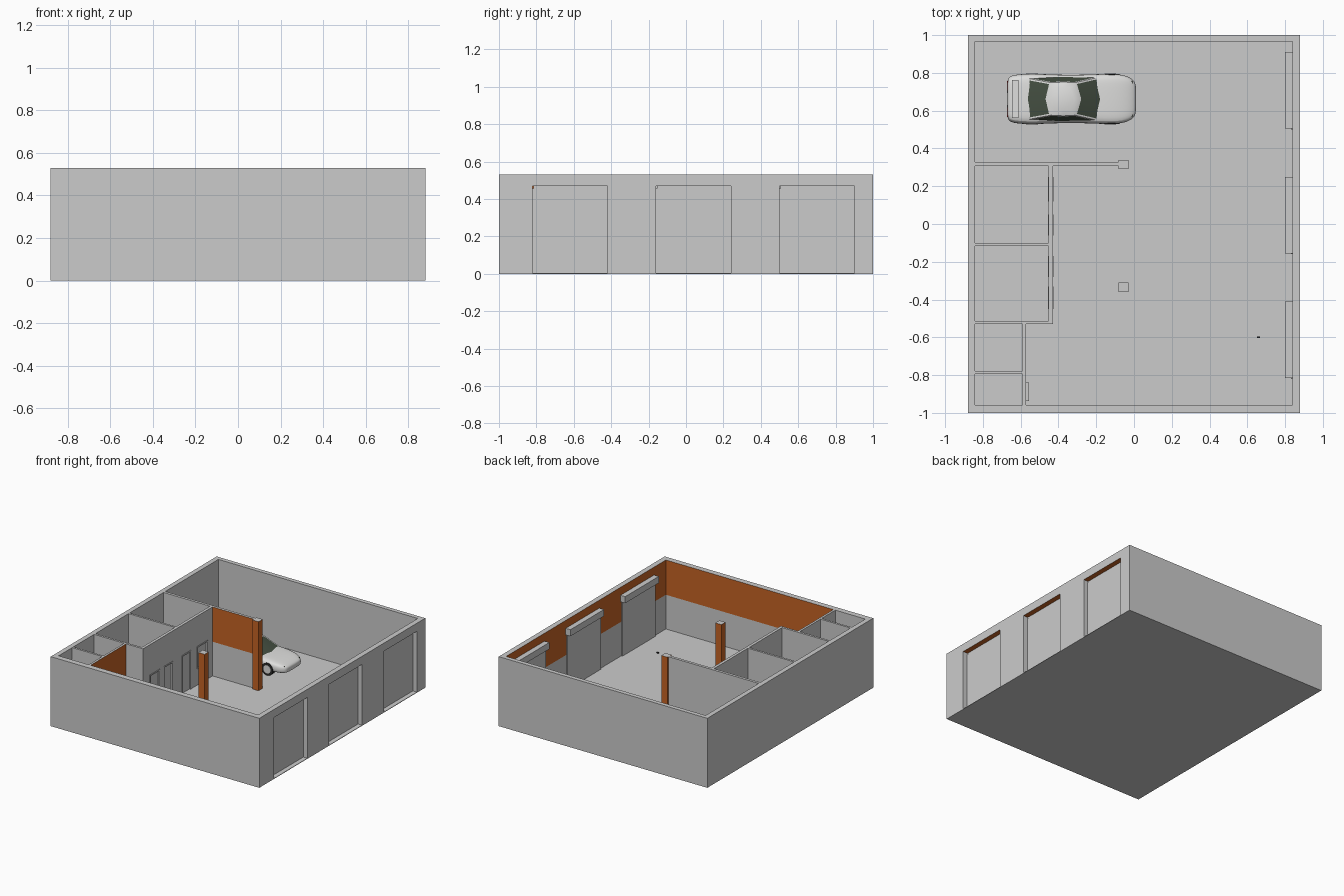
import bpy, bmesh, math
from mathutils import Matrix, Vector

if "Cube" in bpy.data.objects:
    bpy.data.objects.remove(bpy.data.objects["Cube"])


def mat(name, c):
    m = bpy.data.materials.new(name)
    m.diffuse_color = (*c, 1)
    m.use_nodes = True
    m.node_tree.nodes["Principled BSDF"].inputs["Base Color"].default_value = m.diffuse_color
    return m


GREY = mat("wall_grey", (0.6, 0.6, 0.6))
ORANGE = mat("burnt_orange", (0.56, 0.125, 0.018))
SILVER = mat("car_silver", (0.74, 0.74, 0.73))
GLASS = mat("dark_glass", (0.06, 0.08, 0.055))
BLACK = mat("tyre_black", (0.025, 0.025, 0.025))
RED = mat("lamp_red", (0.4, 0.02, 0.02))


def finish(name, bm, mats, angle=None):
    me = bpy.data.meshes.new(name)
    bmesh.ops.recalc_face_normals(bm, faces=bm.faces)
    bm.to_mesh(me)
    bm.free()
    for m in mats:
        me.materials.append(m)
    ob = bpy.data.objects.new(name, me)
    bpy.context.collection.objects.link(ob)
    if angle:
        bpy.ops.object.select_all(action='DESELECT')
        ob.select_set(True)
        bpy.context.view_layer.objects.active = ob
        bpy.ops.object.shade_smooth_by_angle(angle=math.radians(angle))
    return ob


def boxes(name, parts, mats=(GREY, ORANGE)):
    """parts: (x0, x1, y0, y1, z0, z1, directions painted with second material)"""
    bm = bmesh.new()
    for x0, x1, y0, y1, z0, z1, *paint in parts:
        mtx = Matrix.Translation(((x0 + x1) / 2, (y0 + y1) / 2, (z0 + z1) / 2)) @ \
            Matrix.Diagonal((x1 - x0, y1 - y0, z1 - z0, 1))
        vs = bmesh.ops.create_cube(bm, size=1, matrix=mtx)["verts"]
        for f in {f for v in vs for f in v.link_faces}:
            f.normal_update()
            if any(f.normal.dot(Vector(d)) > 0.9 for d in paint):
                f.material_index = 1
    return finish(name, bm, mats)


PX, NX, PY, NY, NZ = (1, 0, 0), (-1, 0, 0), (0, 1, 0), (0, -1, 0), (0, 0, -1)
F, H, T = 0.004, 0.265, 0.53        # floor top, paint line, wall top
DOOR_TOP = 0.468
DOORS = [(-0.82, -0.42), (-0.16, 0.24), (0.5, 0.9)]

# shell
boxes("floor_slab", [(-0.88, 0.88, -1, 1, 0, F)])
boxes("back_wall", [(-0.88, 0.84, 0.967, 1, F, T)])
boxes("left_wall", [(-0.88, -0.843, -1, 0.967, F, T)])
boxes("front_wall", [(-0.843, -0.58, -1, -0.957, F, T),
                     (-0.58, 0.84, -1, -0.957, F, H),
                     (-0.58, 0.84, -1, -0.957, H, T, PY)])

# right wall: piers, lintels
parts, edge = [], -1
for a, b in DOORS + [(1, 1)]:
    parts += [(0.84, 0.88, edge, a, F, H), (0.84, 0.88, edge, a, H, T, NX)]
    if b > a:
        parts.append((0.84, 0.88, a, b, DOOR_TOP, T, NX, NZ))
    edge = b
boxes("right_wall", parts)
for i, (a, b) in enumerate(DOORS):
    boxes(f"garage_door_{i+1}", [(0.83, 0.845, a, b, F, 0.455)])
    boxes(f"shutter_box_{i+1}", [(0.80, 0.84, a + 0.005, b + 0.01, 0.42, 0.47)])

# rooms
boxes("long_partition", [(-0.843, -0.43, 0.307, 0.328, F, T),
                         (-0.43, -0.08, 0.307, 0.328, F, H),
                         (-0.43, -0.08, 0.307, 0.328, H, T, NY)])
boxes("room_dividers", [(-0.843, -0.452, -0.116, -0.10, F, T),
                        (-0.843, -0.452, -0.53, -0.513, F, T),
                        (-0.843, -0.59, -0.794, -0.778, F, T)])
boxes("small_room_wall", [(-0.59, -0.573, -0.957, -0.53, F, H),
                          (-0.59, -0.573, -0.957, -0.53, H, T, PX)])
boxes("wall_cabinet", [(-0.573, -0.557, -0.937, -0.84, F, 0.30)])

# office wall with doors and windows: (y0, y1, sill)
OPEN = [(-0.45, -0.33, 0.13), (-0.28, -0.17, F), (-0.06, 0.05, F), (0.12, 0.25, 0.13)]
wall, frames, panels, edge, OT = [], [], [], -0.53, 0.30
X0, X1 = -0.452, -0.43
for a, b, s in OPEN:
    wall.append((X0, X1, edge, a, F, T))
    wall.append((X0, X1, a, b, OT, T))
    if s > F:
        wall.append((X0, X1, a, b, F, s))
    for ya, yb, za, zb in [(a, a + .01, s, OT), (b - .01, b, s, OT), (a + .01, b - .01, OT - .01, OT)]:
        frames.append((X0 - .003, X1 + .003, ya, yb, za, zb))
    panels.append((-0.444, -0.438, a + .01, b - .01, s, OT - .01))
    edge = b
wall.append((X0, X1, edge, 0.307, F, T))
boxes("office_wall", wall)
boxes("office_frames", frames)
boxes("office_doors_and_windows", panels)

# pillars
for i, y in enumerate((0.29, -0.36)):
    boxes(f"pillar_{i+1}", [(-0.082, -0.03, y, y + 0.05, F, T, PX, NX, PY, NY)])
boxes("floor_drain", [(0.652, 0.668, -0.604, -0.596, F, F + 0.008)], (BLACK,))

# ---- car, nose towards +x ----
CY = 0.662
bm = bmesh.new()
rings = []
for x, w, zb, zt in [(-.672, .09, .055, .11), (-.665, .118, .04, .128), (-.63, .130, .032, .135),
                     (-.54, .136, .03, .136), (-.42, .128, .026, .128), (-.25, .128, .026, .125),
                     (-.12, .136, .03, .118), (-.04, .126, .03, .104), (0, .100, .034, .088),
                     (.012, .075, .042, .075)]:
    h = zt - zb
    half = [(.85 * w, zb), (w, zb + .2 * h), (w, zb + .65 * h), (.93 * w, zt - .06 * h), (.6 * w, zt)]
    prof = half + [(-y, z) for y, z in reversed(half)]
    rings.append([bm.verts.new((x, CY + y, z)) for y, z in prof])
for r, s in zip(rings, rings[1:]):
    for i in range(10):
        j = (i + 1) % 10
        bm.faces.new((r[i], r[j], s[j], s[i]))
bm.faces.new(rings[0])
bm.faces.new(rings[-1])
body = finish("car_body", bm, (SILVER,), 60)
body.modifiers.new("smooth", 'SUBSURF').levels = 2
body.modifiers["smooth"].render_levels = 2

# cabin with inset glass
bm = bmesh.new()
rings = []
for xa, xb, w, z in [(-.60, -.175, .112, .118), (-.46, -.287, .086, .181), (-.435, -.315, .06, .19)]:
    mid = (xa + xb) / 2
    rings.append([bm.verts.new((x, CY + y, z)) for x, y in
                  [(xa + .02, -w), (mid, -w * 1.04), (xb - .025, -w), (xb, 0),
                   (xb - .025, w), (mid, w * 1.04), (xa + .02, w), (xa, 0)]])
sides = []
for k, (r, s) in enumerate(zip(rings, rings[1:])):
    for i in range(8):
        f = bm.faces.new((r[i], r[(i + 1) % 8], s[(i + 1) % 8], s[i]))
        if k == 0:
            sides.append(f)
bm.faces.new(rings[-1])
bmesh.ops.recalc_face_normals(bm, faces=bm.faces)
for group in (sides[0:2], sides[2:4], sides[4:6], sides[6:8]):
    bmesh.ops.inset_region(bm, faces=group, thickness=0.009, use_even_offset=True)
    for f in group:
        f.material_index = 1
finish("car_cabin", bm, (SILVER, GLASS), 35)


def wheel_part(name, x, y, r, depth, m):
    bm = bmesh.new()
    bmesh.ops.create_cone(bm, cap_ends=True, segments=32, radius1=r, radius2=r, depth=depth,
                          matrix=Matrix.Translation((x, y, F + 0.047)) @ Matrix.Rotation(math.pi / 2, 4, 'X'))
    finish(name, bm, (m,), 40)


# wheels
for xn, x in (("front", -.125), ("rear", -.54)):
    for sn, s in (("right", -1), ("left", 1)):
        wheel_part(f"{xn}_{sn}_tyre", x, CY + s * .115, .047, .036, BLACK)
        wheel_part(f"{xn}_{sn}_rim", x, CY + s * .117, .031, .036, SILVER)

# rear wing, grille and lamps
boxes("rear_wing", [(-.645, -.612, CY - .10, CY + .10, .163, .169)] +
      [(-.64, -.618, CY + y - .004, CY + y + .004, .12, .164) for y in (-.08, .08)], (SILVER,))
boxes("front_grille", [(-.002, .009, CY - .055, CY + .055, .046, .06)], (BLACK,))
boxes("headlamps", [(-.022, -.008, CY + y - .016, CY + y + .016, .076, .088) for y in (-.078, .078)], (GLASS,))
boxes("tail_lamps", [(-.672, -.664, CY + y - .025, CY + y + .025, .095, .11) for y in (-.07, .07)], (RED,))
